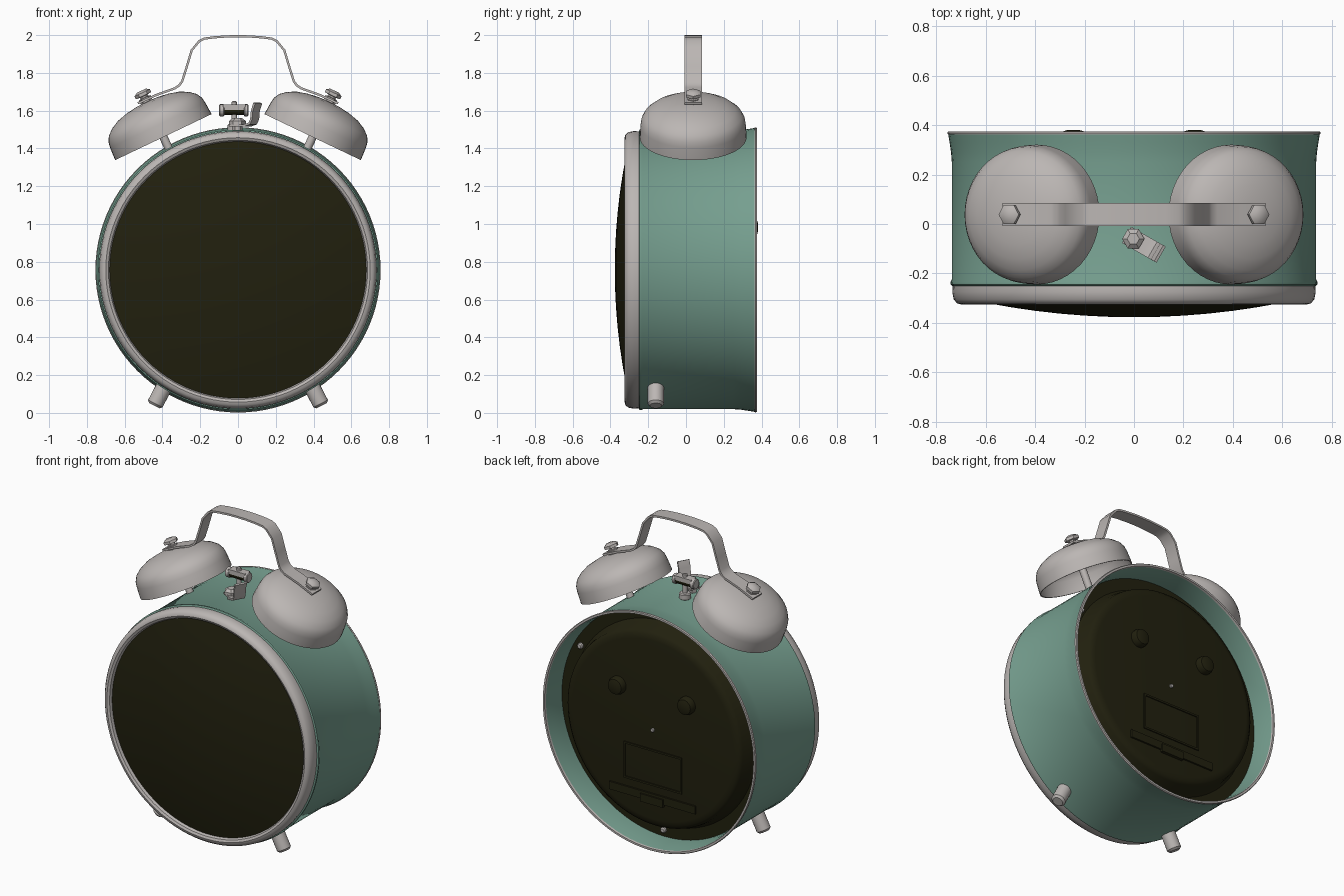
import bpy, bmesh, math
from mathutils import Matrix, Vector

if "Cube" in bpy.data.objects:
    bpy.data.objects.remove(bpy.data.objects["Cube"])


def material(name, rgb):
    m = bpy.data.materials.new(name)
    m.diffuse_color = (*rgb, 1)
    m.use_nodes = True
    m.node_tree.nodes["Principled BSDF"].inputs["Base Color"].default_value = m.diffuse_color
    return m


METAL = material("warm_grey_metal", (0.50, 0.47, 0.455))
TEAL = material("teal_enamel", (0.18, 0.345, 0.275))
DARK = material("dark_olive", (0.0155, 0.0145, 0.0045))

CZ = 0.757                       # height of the case centre
TO_Y = Matrix.Translation((0, 0, CZ)) @ Matrix.Rotation(-math.pi / 2, 4, 'X')


def finish(name, bm, mat, angle=38):
    bmesh.ops.recalc_face_normals(bm, faces=bm.faces)
    me = bpy.data.meshes.new(name)
    bm.to_mesh(me)
    bm.free()
    ob = bpy.data.objects.new(name, me)
    me.materials.append(mat)
    bpy.context.collection.objects.link(ob)
    bpy.ops.object.select_all(action='DESELECT')
    ob.select_set(True)
    bpy.context.view_layer.objects.active = ob
    bpy.ops.object.shade_smooth_by_angle(angle=math.radians(angle))
    return ob


def lathe(name, profile, mat, matrix=TO_Y, seg=64):
    """Revolve (radius, height) points; profiles off the axis are closed into a loop."""
    bm = bmesh.new()
    rings = []
    for r, h in profile:
        if r < 1e-5:
            rings.append([bm.verts.new(matrix @ Vector((0, 0, h)))] * seg)
        else:
            rings.append([bm.verts.new(matrix @ Vector((
                r * math.cos(2 * math.pi * i / seg), r * math.sin(2 * math.pi * i / seg), h)))
                for i in range(seg)])
    pairs = list(zip(rings, rings[1:]))
    if profile[0][0] > 1e-5:
        pairs.append((rings[-1], rings[0]))
    for a, b in pairs:
        for i in range(seg):
            j = (i + 1) % seg
            quad = list(dict.fromkeys((a[i], a[j], b[j], b[i])))
            if len(quad) > 2:
                bm.faces.new(quad)
    return finish(name, bm, mat)


def rod(name, r, h0, h1, mat, matrix, seg=24, chamfer=0.006):
    c = chamfer
    return lathe(name, [(0, h0), (r - c, h0), (r, h0 + c), (r, h1 - c), (r - c, h1), (0, h1)],
                 mat, matrix, seg)


def box(name, centre, size, mat):
    bm = bmesh.new()
    bmesh.ops.create_cube(bm, size=1, matrix=Matrix.Translation(centre) @ Matrix.Diagonal((*size, 1)))
    return finish(name, bm, mat)


def strap(name, path, across, width, thick, mat):
    """Bent flat metal strip following a path."""
    bm = bmesh.new()
    path = [Vector(p) for p in path]
    across = Vector(across).normalized()
    rows = []
    for i, p in enumerate(path):
        t = (path[min(i + 1, len(path) - 1)] - path[max(i - 1, 0)]).normalized()
        n = t.cross(across) * thick / 2
        w = across * width / 2
        rows.append([bm.verts.new(p + d) for d in (w + n, w - n, -w - n, -w + n)])
    for a, b in zip(rows, rows[1:]):
        for i in range(4):
            j = (i + 1) % 4
            bm.faces.new((a[i], a[j], b[j], b[i]))
    bm.faces.new(rows[0])
    bm.faces.new(rows[-1])
    return finish(name, bm, mat)


# Case: flared shell open at the back
lathe("case", [(0.735, -0.25), (0.742, -0.245), (0.742, -0.235), (0.737, -0.225), (0.737, 0.25),
               (0.740, 0.29), (0.746, 0.33), (0.752, 0.366), (0.738, 0.366), (0.730, 0.32),
               (0.724, 0.25), (0.722, -0.25)], TEAL, seg=96)
lathe("back_rim", [(0.737, 0.362), (0.753, 0.362), (0.755, 0.369), (0.751, 0.375), (0.739, 0.375)],
      METAL, seg=96)

# Front bezel and domed glass
lathe("bezel", [(0.733, -0.25), (0.735, -0.275), (0.729, -0.305), (0.716, -0.321), (0.700, -0.325),
                (0.686, -0.318), (0.678, -0.298), (0.678, -0.25)], METAL, seg=96)
R = 3.1
dome = [(r, -0.377 + R - math.sqrt(R * R - r * r))
        for r in (0, 0.1, 0.2, 0.3, 0.4, 0.5, 0.6, 0.683)]
lathe("glass", dome + [(0.683, -0.28), (0, -0.28)], DARK, seg=96)

# Recessed back plate with raised centre
lathe("back_plate", [(0, 0.20), (0.727, 0.20), (0.727, 0.22), (0.65, 0.22), (0.635, 0.235),
                     (0.62, 0.31), (0.60, 0.328), (0.57, 0.333), (0, 0.333)], DARK, seg=96)


def on_back(x, z):
    return Matrix.Translation((x, 0, z)) @ TO_Y


for s in (-1, 1):
    lathe("winding_knob", [(0, 0.32), (0.055, 0.32), (0.055, 0.355), (0.047, 0.373),
                           (0.025, 0.38), (0, 0.38)], DARK, on_back(s * 0.245, 0.225), 24)
for k in range(3):
    a = math.radians(-90 + 120 * k)
    rod("back_screw", 0.018, 0.21, 0.24, METAL,
        on_back(0.68 * math.cos(a), 0.68 * math.sin(a)), 12)
rod("centre_pin", 0.012, 0.32, 0.345, METAL, on_back(0, 0), 12, 0.003)

# Battery cover frame, ledge and latch tab
for s in (-1, 1):
    box("cover_frame_side", (s * 0.2, 0.334, CZ - 0.24), (0.012, 0.012, 0.232), DARK)
    box("cover_frame_edge", (0, 0.334, CZ - 0.24 + s * 0.11), (0.40, 0.012, 0.012), DARK)
box("cover_ledge", (0, 0.336, CZ - 0.43), (0.61, 0.016, 0.05), DARK)
box("latch_tab", (0, 0.342, CZ - 0.445), (0.16, 0.022, 0.05), DARK)

TILT = math.radians(25.5)
for s in (-1, 1):
    # Bell, its stem and its top nut share one tilted axis
    axis = Matrix.Translation((s * 0.395, 0.038, 1.46)) @ Matrix.Rotation(s * TILT, 4, 'Y')
    lathe("bell", [(0, 0.207), (0.06, 0.205), (0.12, 0.197), (0.18, 0.181), (0.225, 0.158),
                   (0.258, 0.130), (0.274, 0.100), (0.279, 0.07), (0.283, 0.0), (0.276, 0.0),
                   (0.270, 0.08), (0.25, 0.122), (0.215, 0.15), (0.12, 0.187), (0, 0.197)],
          METAL, axis, 48)
    rod("bell_stem", 0.022, -0.09, 0.20, METAL, axis, 16)
    lathe("bell_nut", [(0, 0.2), (0.034, 0.2), (0.034, 0.230), (0.022, 0.232), (0.022, 0.241),
                       (0.045, 0.243), (0.045, 0.260), (0.026, 0.272), (0, 0.272)], METAL, axis, 6)
    # Splayed front foot
    foot = Matrix.Translation((s * 0.385, -0.16, 0.15)) @ Matrix.Rotation(s * (math.pi - 0.48), 4, 'Y')
    rod("foot", 0.043, -0.01, 0.126, METAL, foot, 20, 0.012)

# Carrying handle bridging both bells
half = [(0.06, 1.993), (0.13, 1.988), (0.18, 1.981), (0.205, 1.968), (0.245, 1.92), (0.272, 1.83),
        (0.295, 1.757), (0.31, 1.735), (0.335, 1.718), (0.43, 1.684), (0.53, 1.639)]
path = [(-x, 0.038, z) for x, z in reversed(half)] + [(0, 0.038, 1.994)] + \
       [(x, 0.038, z) for x, z in half]
strap("handle", path, (0, 1, 0), 0.092, 0.012, METAL)

# Hammer between the bells
rod("hammer_post", 0.014, 1.46, 1.65, METAL, Matrix.Translation((-0.02, 0.038, 0)), 12, 0.004)
rod("hammer_collar", 0.035, 1.49, 1.53, METAL, Matrix.Translation((-0.02, 0.038, 0)), 16)
TO_X = Matrix.Translation((0, 0.038, 1.602)) @ Matrix.Rotation(math.pi / 2, 4, 'Y')
rod("hammer_core", 0.026, -0.08, 0.04, DARK, TO_X, 16, 0.002)
rod("hammer_end_left", 0.032, -0.10, -0.072, METAL, TO_X, 16, 0.004)
rod("hammer_end_right", 0.032, 0.032, 0.055, METAL, TO_X, 16, 0.004)
box("hammer_bar", (-0.02, 0.038, 1.618), (0.12, 0.052, 0.028), METAL)

# Bent stop lever and its bolt
lever = [(-0.03, -0.044, 1.522), (0.05, -0.090, 1.522), (0.078, -0.106, 1.532),
         (0.088, -0.112, 1.555), (0.092, -0.114, 1.60), (0.105, -0.121, 1.64)]
strap("stop_lever", lever, (0.5, 0.87, 0), 0.075, 0.012, METAL)
lathe("lever_bolt", [(0, 1.47), (0.028, 1.47), (0.028, 1.525), (0.045, 1.527), (0.045, 1.545),
                     (0.025, 1.56), (0, 1.56)], METAL, Matrix.Translation((-0.003, -0.06, 0)), 6)
